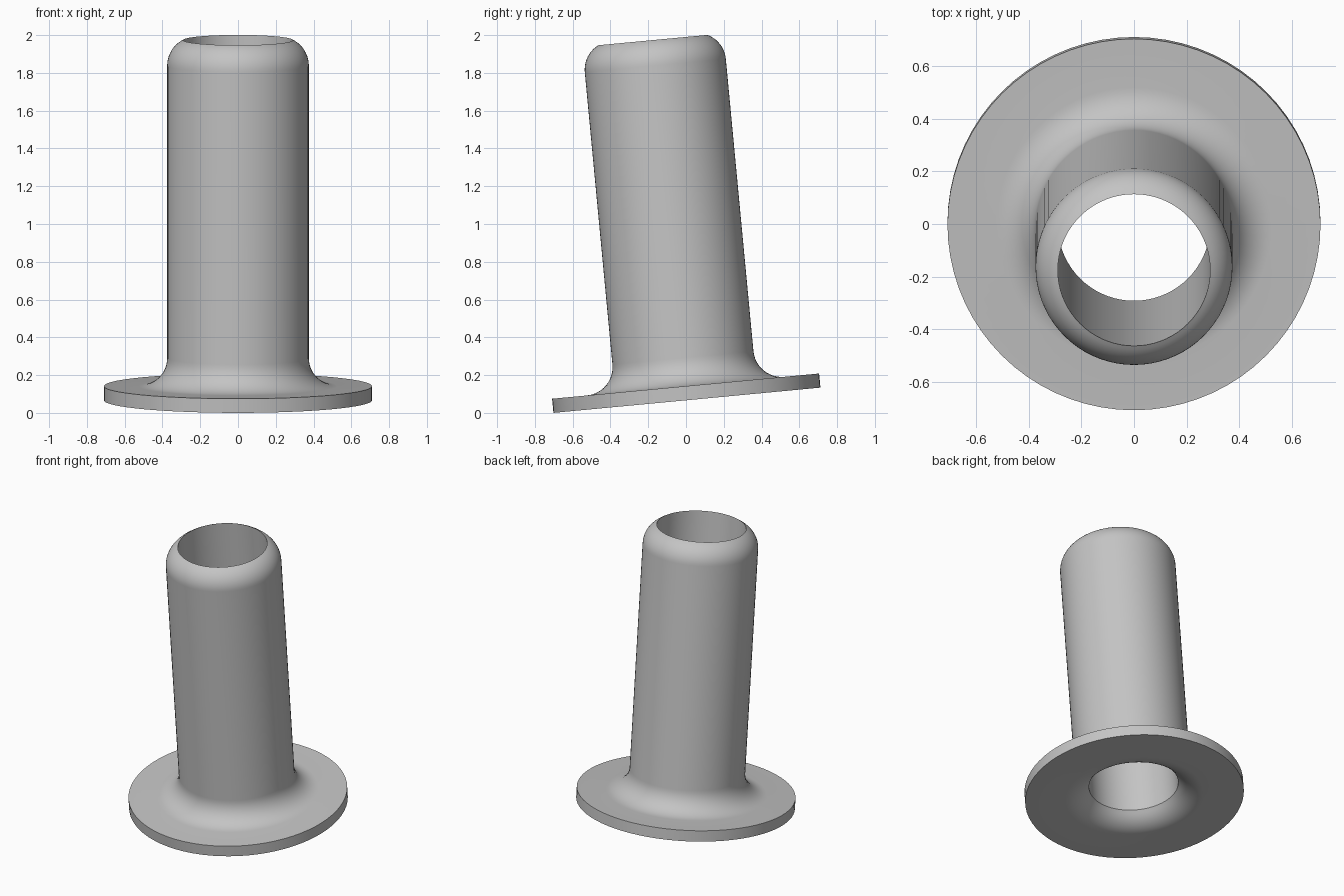
import bpy
import bmesh
from math import sin, cos, pi, radians
from mathutils import Matrix

cube = bpy.data.objects.get("Cube")
if cube:
    bpy.data.objects.remove(cube, do_unlink=True)

SIDES = 72
BORE, TUBE, FLANGE = 0.29, 0.375, 0.71
THICK = 0.075


def arc(cr, cz, radius, start, end, steps):
    """Points (radius, height) along an arc, angles in degrees."""
    angles = [radians(start + (end - start) * i / steps) for i in range(steps + 1)]
    return [(cr + radius * cos(a), cz + radius * sin(a)) for a in angles]


# Closed wall section, from the underside flare round to the bore
profile = arc(0.45, 0.185, 0.185, 218.4, 270, 8)            # flare under the flange
profile += [(FLANGE, 0), (FLANGE, THICK)]                   # flange rim
profile += arc(TUBE + 0.15, THICK + 0.15, 0.15, 270, 180, 12)  # fillet to the tube
profile += arc(TUBE - 0.15, 1.78, 0.15, 0, 64.3, 10)        # rounded lip
profile += [(BORE, 0.09)]                                   # bore and its small step

# Spin the section round the axis
bm = bmesh.new()
rings = []
for i in range(SIDES):
    a = 2 * pi * i / SIDES
    rings.append([bm.verts.new((r * cos(a), r * sin(a), z)) for r, z in profile])
count = len(profile)
for i in range(SIDES):
    here, after = rings[i], rings[(i + 1) % SIDES]
    for j in range(count):
        k = (j + 1) % count
        bm.faces.new((here[j], after[j], after[k], here[k]))
bmesh.ops.recalc_face_normals(bm, faces=bm.faces)

# Lean the whole piece towards the front
bm.transform(Matrix.Translation((0, 0.005, 0.067)) @ Matrix.Rotation(radians(5.4), 4, "X"))
mesh = bpy.data.meshes.new("flanged_sleeve")
bm.to_mesh(mesh)
bm.free()

sleeve = bpy.data.objects.new("flanged_sleeve", mesh)
bpy.context.collection.objects.link(sleeve)

# Plain grey material
grey = bpy.data.materials.new("plain grey")
grey.use_nodes = True
colour = (0.55, 0.55, 0.55, 1)
grey.diffuse_color = colour
grey.node_tree.nodes["Principled BSDF"].inputs["Base Color"].default_value = colour
mesh.materials.append(grey)

# Smooth shading with sharp rims
bpy.ops.object.select_all(action="DESELECT")
sleeve.select_set(True)
bpy.context.view_layer.objects.active = sleeve
bpy.ops.object.shade_smooth_by_angle(angle=radians(30))
